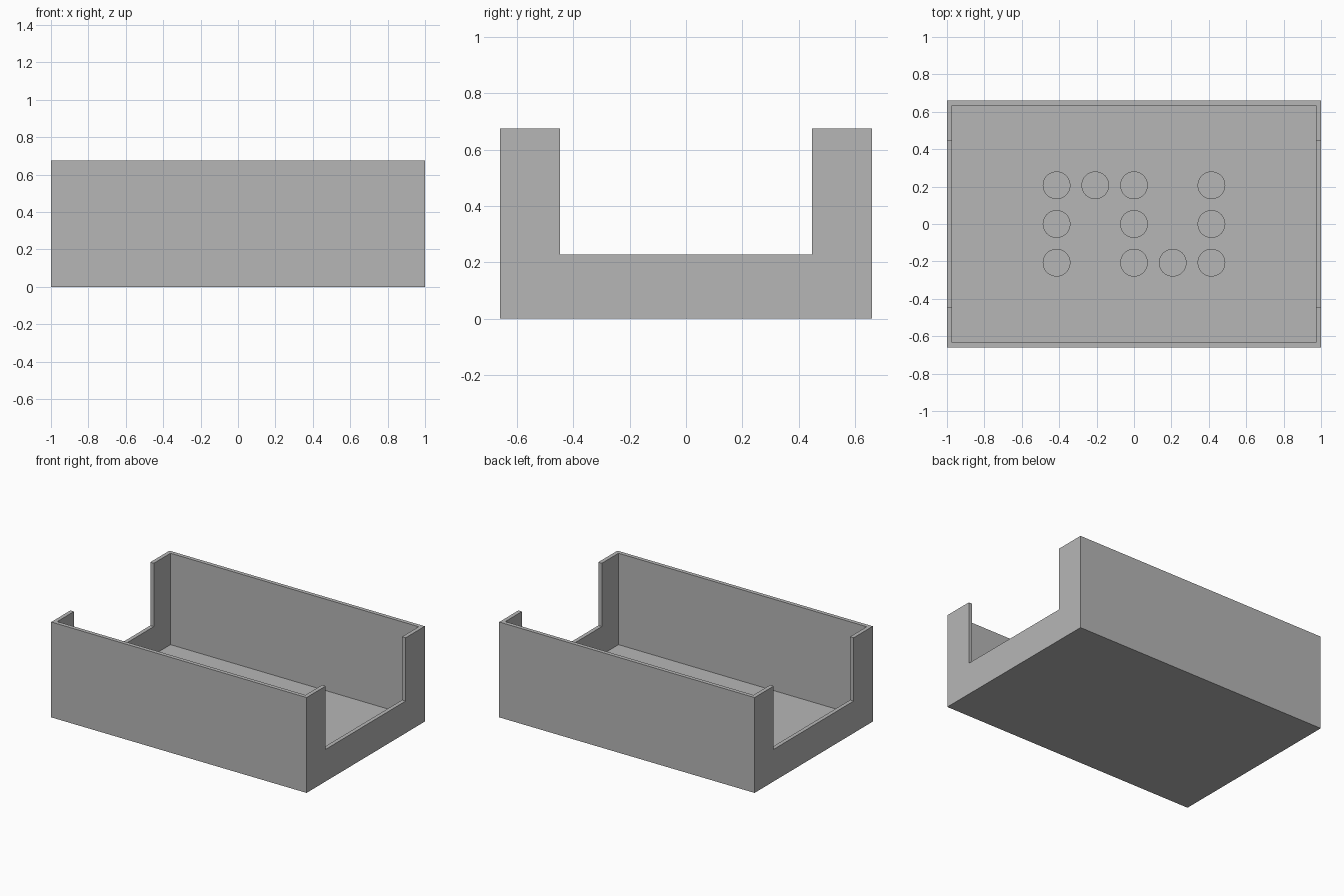
import bpy

if "Cube" in bpy.data.objects:
    bpy.data.objects.remove(bpy.data.objects["Cube"], do_unlink=True)

LENGTH, DEPTH, HEIGHT = 2.0, 1.322, 0.675
WALL = 0.028
NOTCH_WIDTH, NOTCH_BASE = 0.894, 0.227
PITCH, STUD_RADIUS, STUD_TOP = 0.207, 0.074, 0.07

grey = bpy.data.materials.new("plain grey")
grey.use_nodes = True
colour = (0.47, 0.47, 0.47, 1.0)
grey.diffuse_color = colour
grey.node_tree.nodes["Principled BSDF"].inputs["Base Color"].default_value = colour


def box(name, size, bottom):
    """Box centred on x and y, standing at the given height."""
    bpy.ops.mesh.primitive_cube_add(size=1, location=(0, 0, bottom + size[2] / 2))
    obj = bpy.context.object
    obj.name = name
    obj.scale = size
    bpy.ops.object.transform_apply(location=True, rotation=False, scale=True)
    obj.data.materials.append(grey)
    return obj


def cut(target, cutter):
    """Subtract the cutter from the target and discard it."""
    cutter.hide_render = True
    mod = target.modifiers.new("cut", "BOOLEAN")
    mod.operation = "DIFFERENCE"
    mod.solver = "EXACT"
    mod.object = cutter
    bpy.context.view_layer.objects.active = target
    bpy.ops.object.modifier_apply(modifier=mod.name)
    bpy.data.objects.remove(cutter, do_unlink=True)


# Open tray: hollowed block with a wide notch through both end walls
tray = box("tray", (LENGTH, DEPTH, HEIGHT), 0)
cut(tray, box("cavity_cutter", (LENGTH - 2 * WALL, DEPTH - 2 * WALL, HEIGHT), WALL))
cut(tray, box("notch_cutter", (LENGTH * 2, NOTCH_WIDTH, HEIGHT), NOTCH_BASE))

# Round studs on the tray floor, laid out row by row from the back
layout = ("xxx.x", "x.x.x", "x.xxx")
for row, line in enumerate(layout):
    for column, mark in enumerate(line):
        if mark != "x":
            continue
        base = WALL / 2
        bpy.ops.mesh.primitive_cylinder_add(
            vertices=48, radius=STUD_RADIUS, depth=STUD_TOP - base,
            location=((column - 2) * PITCH, (1 - row) * PITCH, (STUD_TOP + base) / 2))
        stud = bpy.context.object
        stud.name = f"floor_stud_{row + 1}_{column + 1}"
        stud.data.materials.append(grey)
        bpy.ops.object.shade_smooth_by_angle()
